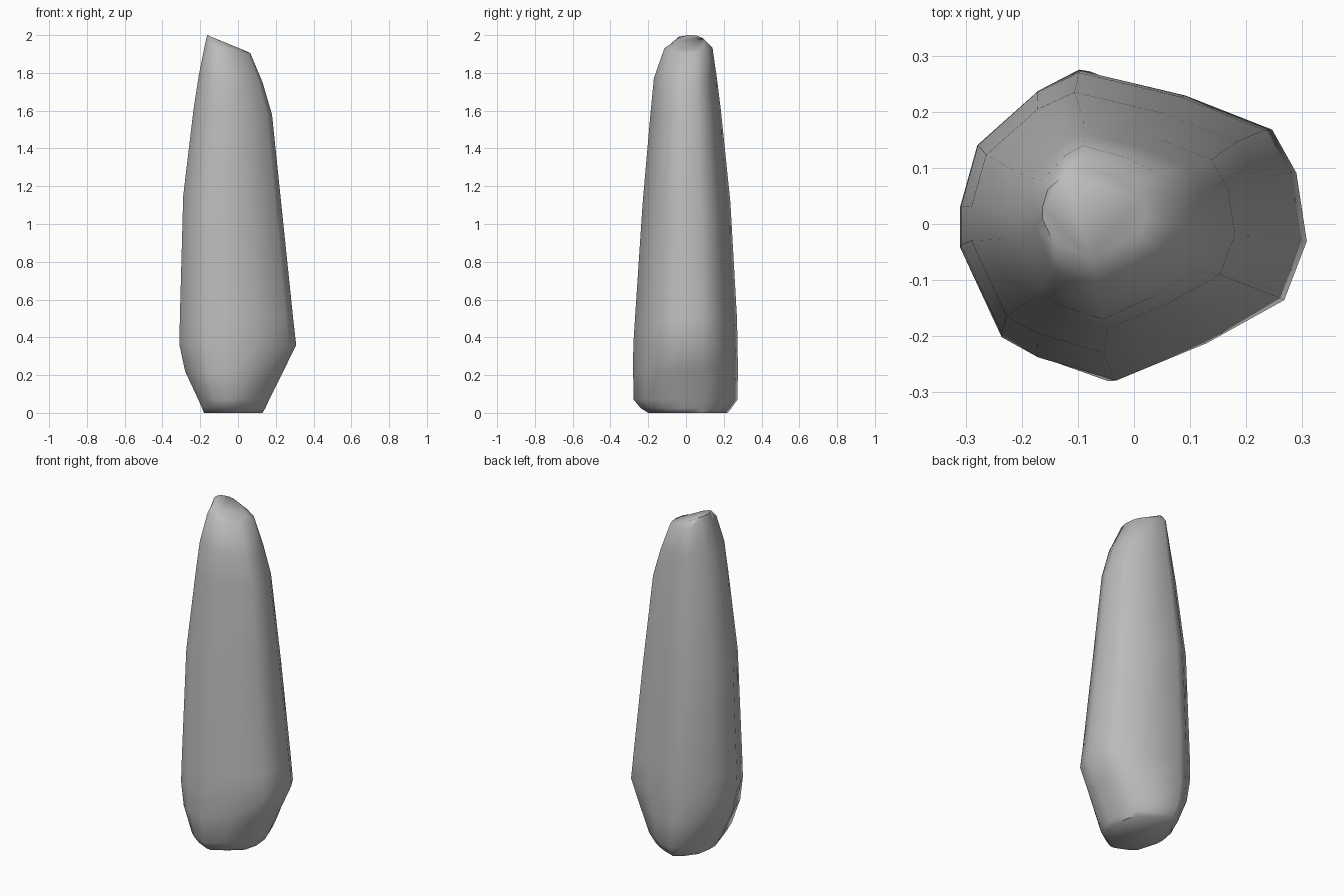
import bpy
import bmesh
from math import radians

cube = bpy.data.objects.get("Cube")
if cube:
    bpy.data.objects.remove(cube, do_unlink=True)

# Irregular plan outline of the stone, scaled to -1..1 in both directions
OUTLINE = [(-1, -.14), (-.76, -.72), (-.55, -.85), (-.1, -1), (.42, -.76),
           (.87, -.48), (1, -.1), (.94, .34), (.8, .62), (.3, .84),
           (-.3, 1), (-.55, .87), (-.9, .52), (-1, .12)]

# Levels: height at the right edge, rise towards the left, x range, y range
LEVELS = [
    (0, 0, -.18, .13, -.20, .22),
    (.025, 0, -.19, .145, -.24, .24),
    (.07, 0, -.21, .165, -.277, .272),
    (.22, 0, -.28, .24, -.28, .275),
    (.36, 0, -.31, .308, -.279, .273),
    (.50, 0, -.308, .292, -.27, .27),
    (1.05, .1, -.29, .235, -.23, .235),
    (1.58, .03, -.235, .18, -.187, .185),
    (1.75, .04, -.207, .13, -.17, .163),
    (1.905, .045, -.175, .065, -.115, .14),
    (1.925, .075, -.163, .02, -.06, .10),
]

bm = bmesh.new()
rings = []
for z, rise, x0, x1, y0, y1 in LEVELS:
    ring = []
    for u, v in OUTLINE:
        x = (x0 + x1) / 2 + u * (x1 - x0) / 2
        y = (y0 + y1) / 2 + v * (y1 - y0) / 2
        ring.append(bm.verts.new((x, y, z + rise * (1 - u) / 2)))
    rings.append(ring)

# Sides, base and slanted crown
n = len(OUTLINE)
for low, high in zip(rings, rings[1:]):
    for i in range(n):
        j = (i + 1) % n
        bm.faces.new((low[i], low[j], high[j], high[i]))
bm.faces.new(rings[0][::-1])
bm.faces.new(rings[-1])
bmesh.ops.recalc_face_normals(bm, faces=bm.faces[:])

mesh = bpy.data.meshes.new("standing_stone")
bm.to_mesh(mesh)
bm.free()
stone = bpy.data.objects.new("standing_stone", mesh)
bpy.context.collection.objects.link(stone)

# Plain grey rock
grey = bpy.data.materials.new("stone_grey")
grey.use_nodes = True
colour = (.5, .5, .5, 1)
grey.diffuse_color = colour
grey.node_tree.nodes["Principled BSDF"].inputs["Base Color"].default_value = colour
mesh.materials.append(grey)

# Soft shading across the worn faces
bpy.context.view_layer.objects.active = stone
stone.select_set(True)
bpy.ops.object.shade_smooth_by_angle(angle=radians(60))
